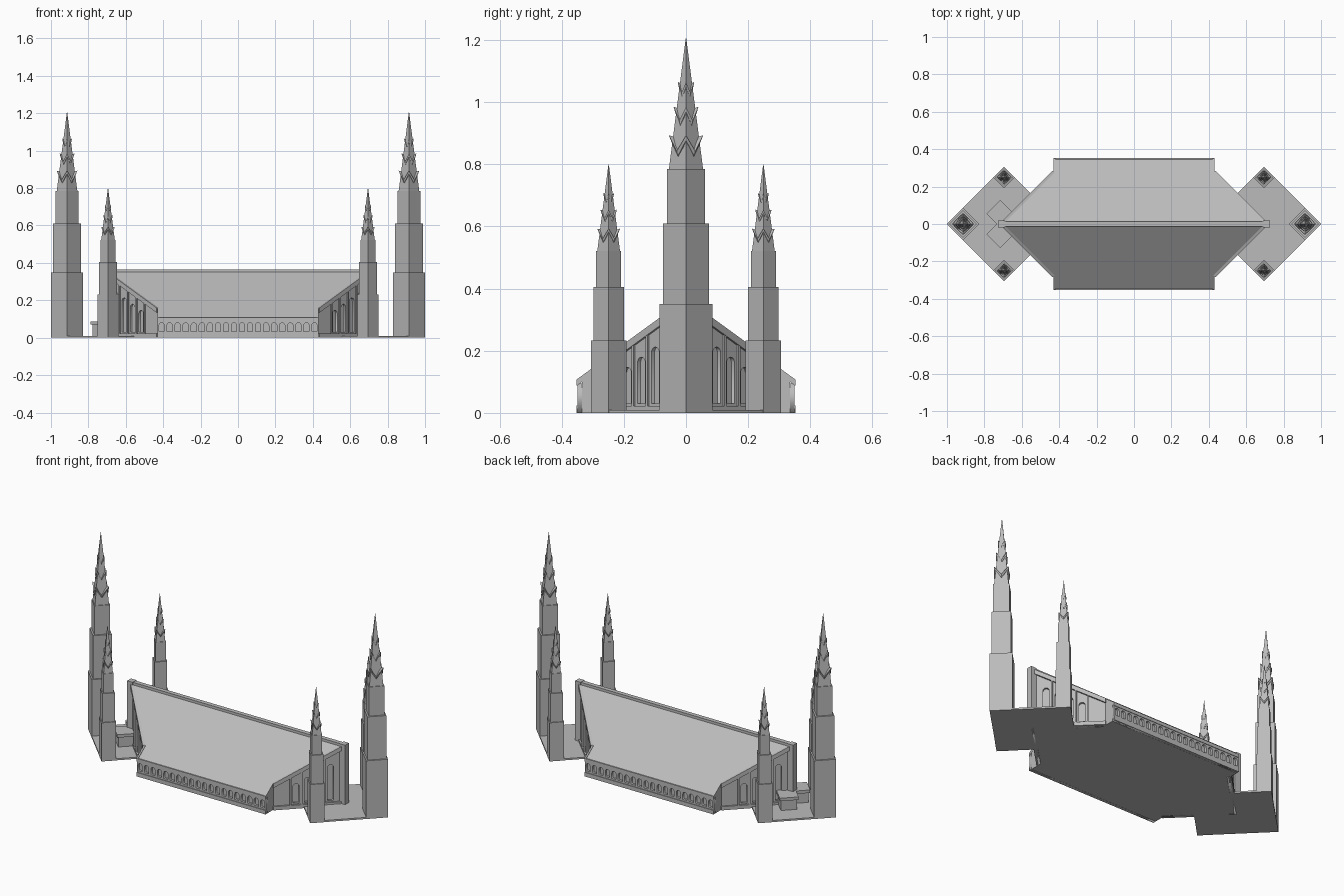
import bpy, bmesh, math
from mathutils import Vector, Matrix

cube = bpy.data.objects.get("Cube")
if cube:
    bpy.data.objects.remove(cube)

stone = bpy.data.materials.new("pale_stone")
stone.use_nodes = True
GREY = (0.5, 0.5, 0.5, 1)
stone.diffuse_color = GREY
stone.node_tree.nodes["Principled BSDF"].inputs["Base Color"].default_value = GREY

EAVE_X, EAVE_Y, CORNER_Y, TIP_X = 0.43, 0.35, 0.28, 0.71
EAVE_Z, RIDGE_Z = 0.105, 0.36
Z = Vector((0, 0, 1))


def roof_z(y):
    return RIDGE_Z - (RIDGE_Z - EAVE_Z) * abs(y) / EAVE_Y


def finish(name, bm):
    bmesh.ops.recalc_face_normals(bm, faces=bm.faces)
    mesh = bpy.data.meshes.new(name)
    bm.to_mesh(mesh)
    bm.free()
    mesh.materials.clear()
    mesh.materials.append(stone)
    obj = bpy.data.objects.new(name, mesh)
    bpy.context.collection.objects.link(obj)
    return obj


def rings_to_faces(bm, rings, cap=True):
    """Skin a stack of equal point rings."""
    rows = [[bm.verts.new(p) for p in ring] for ring in rings]
    n = len(rows[0])
    for lo, hi in zip(rows, rows[1:]):
        for i in range(n):
            j = (i + 1) % n
            bm.faces.new((lo[i], lo[j], hi[j], hi[i]))
    if cap:
        bm.faces.new(rows[0])
        bm.faces.new(rows[-1])


def diamond(x, y, r, z):
    return [(x + r, y, z), (x, y + r, z), (x - r, y, z), (x, y - r, z)]


def beam(name, a, b, width, height):
    """Straight bar whose underside centre line runs from a to b."""
    a, b = Vector(a), Vector(b)
    side = (b - a).cross(Z).normalized() * width / 2
    up = Z * height
    bm = bmesh.new()
    rings_to_faces(bm, [[p - side, p + side, p + side + up, p - side + up] for p in (a, b)])
    return finish(name, bm)


def arch(cx, half, bottom, top):
    """Round headed opening outline."""
    pts = [(cx - half, bottom), (cx + half, bottom)]
    for i in range(9):
        t = math.pi * i / 8
        pts.append((cx + half * math.cos(t), top - half + half * math.sin(t)))
    return pts


def panel(name, outer, holes, origin, along, depth):
    """Upright pierced wall plate, drawn as a filled curve."""
    curve = bpy.data.curves.new(name, "CURVE")
    curve.dimensions, curve.fill_mode, curve.extrude = "2D", "BOTH", depth / 2
    for pts in [outer] + holes:
        sp = curve.splines.new("POLY")
        sp.points.add(len(pts) - 1)
        for p, (u, v) in zip(sp.points, pts):
            p.co = (u, v, 0, 1)
        sp.use_cyclic_u = True
    tmp = bpy.data.objects.new(name, curve)
    bpy.context.collection.objects.link(tmp)
    dg = bpy.context.evaluated_depsgraph_get()
    mesh = bpy.data.meshes.new_from_object(tmp.evaluated_get(dg))
    bm = bmesh.new()
    bm.from_mesh(mesh)
    bpy.data.objects.remove(tmp)
    bpy.data.meshes.remove(mesh)
    along = Vector(along).normalized()
    rot = Matrix((along, Z, along.cross(Z))).transposed().to_4x4()
    bmesh.ops.transform(bm, matrix=Matrix.Translation(origin) @ rot, verts=bm.verts)
    bmesh.ops.remove_doubles(bm, verts=bm.verts, dist=1e-5)
    return finish(name, bm)


def hall(name, inset, drop, thickness=None):
    """Roofed block over half the plan each side; thickness None means down to the floor."""
    d = inset * math.sqrt(2)
    half = [(EAVE_X, EAVE_Y - inset), (EAVE_X, CORNER_Y - d), (TIP_X - d, 0)]
    bm = bmesh.new()
    for s in (-1, 1):
        pts = half + [(-x, y) for x, y in reversed(half)]
        top = [(x, s * y, roof_z(y) - drop) for x, y in pts]
        low = [(x, y, z - thickness if thickness else 0) for x, y, z in top]
        rings_to_faces(bm, [low, top])
    return finish(name, bm)


# Hall body and roof
hall("hall_core", 0.016, 0.004)
hall("roof", 0, 0, 0.016)
beam("ridge_beam", (-TIP_X, 0, RIDGE_Z - 0.015), (TIP_X, 0, RIDGE_Z - 0.015), 0.026, 0.021)

# Long arcaded sides
ARCHES = 20
pitch = 2 * EAVE_X / ARCHES
for s, side in ((-1, "front"), (1, "back")):
    holes = [arch(pitch * (i + 0.5), 0.014, 0.034, 0.08) for i in range(ARCHES)]
    panel(side + "_arcade", [(0, 0), (2 * EAVE_X, 0), (2 * EAVE_X, 0.095), (0, 0.095)], holes,
          (-EAVE_X, s * (EAVE_Y - 0.008), 0), (1, 0, 0), 0.014)
    y = s * (EAVE_Y - 0.004)
    beam(side + "_plinth", (-EAVE_X, y, 0), (EAVE_X, y, 0), 0.014, 0.024)
    beam(side + "_eave_coping", (-EAVE_X, y, 0.088), (EAVE_X, y, 0.088), 0.012, 0.02)

# Slanted gable walls with rising arches, copings and pilasters
GABLE = (TIP_X - EAVE_X) * math.sqrt(2)
NICHE_Y = (0.19, 0.145, 0.1, 0.055)
for sx, ew in ((1, "left"), (-1, "right")):
    for sy, ns in ((-1, "front"), (1, "back")):
        tag = ns + "_" + ew

        def wall(y, z, out=0.0):
            return Vector((sx * (TIP_X - y + out), sy * (y + out), z))

        low = roof_z(CORNER_Y) - 0.012
        holes = [arch((CORNER_Y - y) * math.sqrt(2), 0.017, 0.03, roof_z(y) - 0.075) for y in NICHE_Y]
        panel(tag + "_gable", [(0, 0), (GABLE, 0), (GABLE, RIDGE_Z - 0.012), (0, low)], holes,
              wall(CORNER_Y, 0, -0.006), (sx, -sy, 0), 0.014)
        beam(tag + "_gable_plinth", wall(CORNER_Y, 0), wall(0, 0), 0.016, 0.022)
        beam(tag + "_rake_coping", wall(CORNER_Y, roof_z(CORNER_Y) - 0.022, -0.002),
             wall(0, RIDGE_Z - 0.022, -0.002), 0.022, 0.026)
        for y in (0.2125, 0.1675, 0.1225, 0.0775):
            beam(tag + "_pilaster", wall(y + 0.003, 0), wall(y - 0.003, 0), 0.012, roof_z(y) - 0.02)
        x = sx * (EAVE_X - 0.004)
        beam(tag + "_end_coping", (x, sy * EAVE_Y, EAVE_Z - 0.015),
             (x, sy * CORNER_Y, roof_z(CORNER_Y) - 0.015), 0.01, 0.019)

    # Post at the point of the hall
    beam(ew + "_tip_post", (sx * (TIP_X - 0.02), 0, 0), (sx * (TIP_X + 0.016), 0, 0), 0.036, RIDGE_Z + 0.008)


# Stepped tower with a spire and zigzag collars
def tower(name, x, y, k):
    bm = bmesh.new()
    steps = ((0.086, 0.0), (0.086, 0.35), (0.074, 0.35), (0.074, 0.61), (0.061, 0.61),
             (0.061, 0.785), (0.055, 0.785), (0.001, 1.205))
    rings_to_faces(bm, [diamond(x, y, r * k, z * k) for r, z in steps])
    for z, h in ((0.86, 0.05), (0.955, 0.044), (1.04, 0.034)):
        r = 0.055 * (1.205 - z) / 0.42

        def zigzag(scale, lift):
            ring = []
            for i in range(8):
                t = math.pi * i / 4
                tip = i % 2 == 0
                rad = r * scale * (1.0 if tip else math.sqrt(0.5) * 1.08)
                ring.append((x + k * rad * math.cos(t), y + k * rad * math.sin(t),
                             k * (z + lift + (h / 2 if tip else -h / 2))))
            return ring
        rings_to_faces(bm, [zigzag(0.85, -0.012), zigzag(1.08, -0.008), zigzag(1.22, 0.008),
                            zigzag(0.8, 0.004)], cap=False)
    return finish(name, bm)


# Plazas, each with one tall and two short towers
for s, ew in ((1, "left"), (-1, "right")):
    bm = bmesh.new()
    rings_to_faces(bm, [diamond(s * 0.695, 0, 0.305, z) for z in (0, 0.01)])
    finish(ew + "_plaza", bm)
    tower(ew + "_tall_tower", s * 0.914, 0, 1)
    for sy, ns in ((-1, "front"), (1, "back")):
        tower(ns + "_" + ew + "_short_tower", s * 0.695, sy * 0.249, 0.664)

# Pair of slab-topped blocks beside the right end
for sy, ns in ((-1, "front"), (1, "back")):
    bm = bmesh.new()
    block = ((0.063, 0.0), (0.063, 0.07), (0.074, 0.07), (0.074, 0.088))
    rings_to_faces(bm, [diamond(-0.715, sy * 0.055, r, z) for r, z in block])
    finish(ns + "_entrance_block", bm)
